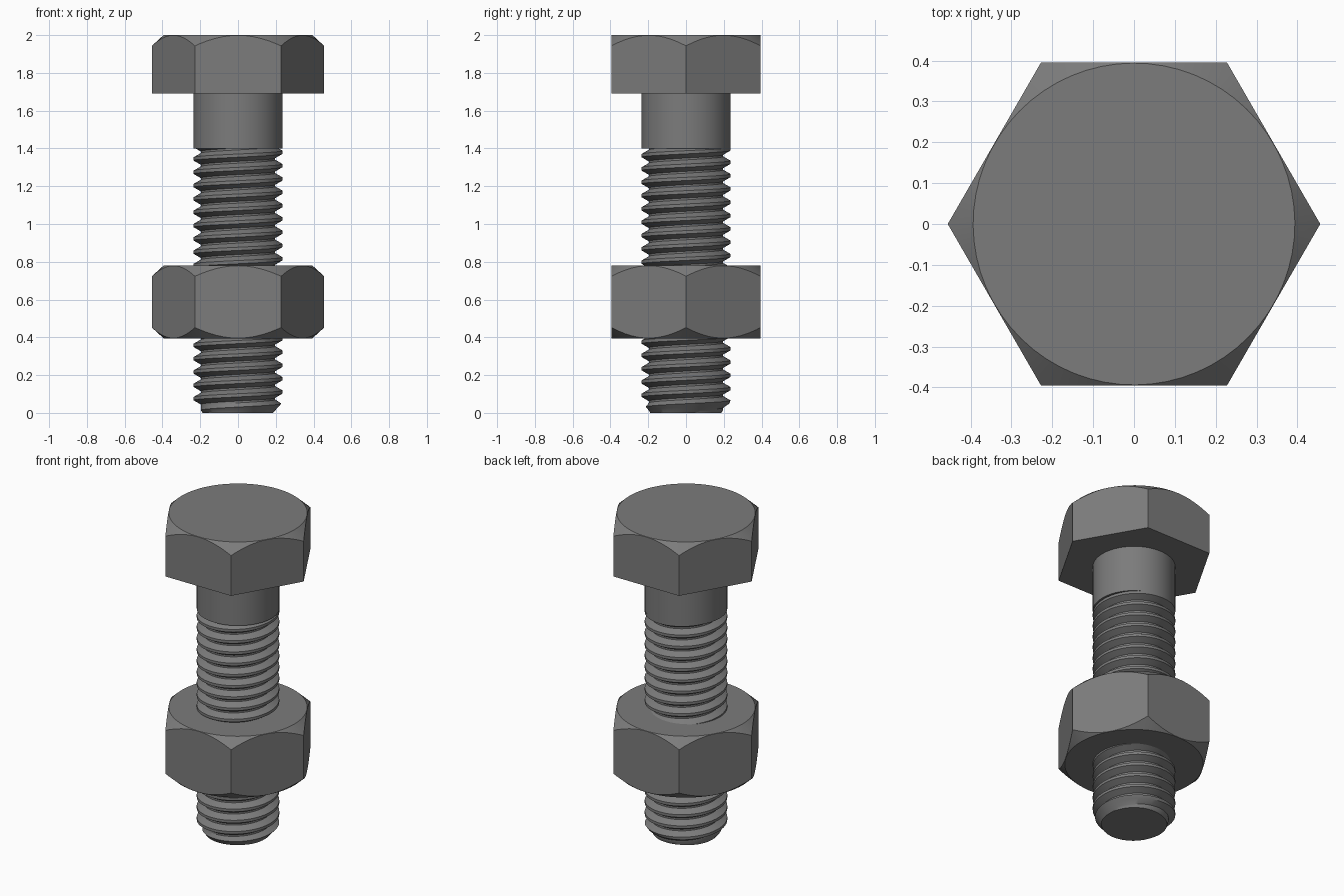
import bpy, bmesh
from math import pi, cos, sin, radians

if "Cube" in bpy.data.objects:
    bpy.data.objects.remove(bpy.data.objects["Cube"])

steel = bpy.data.materials.new("dark grey steel")
steel.use_nodes = True
steel.diffuse_color = (0.2, 0.2, 0.2, 1)
steel.node_tree.nodes["Principled BSDF"].inputs["Base Color"].default_value = (0.2, 0.2, 0.2, 1)

FLAT = 0.395      # half the width across flats
CORNER = FLAT / cos(pi / 6)
R, ROOT = 0.235, 0.197
PITCH, THREAD_TOP = 0.0705, 1.41


def finish(name, bm, angle=30):
    bmesh.ops.recalc_face_normals(bm, faces=bm.faces)
    mesh = bpy.data.meshes.new(name)
    bm.to_mesh(mesh)
    bm.free()
    mesh.materials.append(steel)
    ob = bpy.data.objects.new(name, mesh)
    bpy.context.collection.objects.link(ob)
    smooth(ob, angle)
    return ob


def smooth(ob, angle):
    bpy.ops.object.select_all(action='DESELECT')
    ob.select_set(True)
    bpy.context.view_layer.objects.active = ob
    bpy.ops.object.shade_smooth_by_angle(angle=radians(angle))


def lathe(name, profile, sides, turn=0.0):
    """Closed solid of revolution from (radius, height) points."""
    bm = bmesh.new()
    rings = [[bm.verts.new((r * cos(turn + 2 * pi * i / sides), r * sin(turn + 2 * pi * i / sides), z))
              for i in range(sides)] for r, z in profile]
    for a, b in zip(rings, rings[1:]):
        for i in range(sides):
            j = (i + 1) % sides
            bm.faces.new((a[i], a[j], b[j], b[i]))
    bm.faces.new(rings[0][::-1])
    bm.faces.new(rings[-1])
    return finish(name, bm)


def apply_boolean(ob, cutter, operation):
    mod = ob.modifiers.new("cut", 'BOOLEAN')
    mod.operation, mod.object, mod.solver = operation, cutter, 'EXACT'
    bpy.context.view_layer.objects.active = ob
    bpy.ops.object.modifier_apply(modifier=mod.name)
    bpy.data.objects.remove(cutter)


def hexagon(name, low, high, cone_profile):
    """Hexagonal prism with its corners turned off by a cone."""
    ob = lathe(name, [(CORNER, low), (CORNER, high)], 6)
    cone = lathe("cone_cutter", cone_profile, 64, 0.01)
    apply_boolean(ob, cone, 'INTERSECT')
    return ob


# Bolt head, chamfered on top only
RIM, WIDE, DROP = FLAT - 0.001, 0.52, 0.115
head = hexagon("bolt_head", 1.69, 2.1,
               [(WIDE, 1.6), (WIDE, 2 - DROP), (RIM, 2.0)])
smooth(head, 20)

# Nut, chamfered on both ends, with a bore
LO, HI = 0.395, 0.78
nut = hexagon("nut", LO - 0.1, HI + 0.1,
              [(RIM, LO), (WIDE, LO + DROP), (WIDE, HI - DROP), (RIM, HI)])
bore = lathe("bore_cutter", [(ROOT - 0.01, LO - 0.1), (ROOT - 0.01, HI + 0.1)], 48)
apply_boolean(nut, bore, 'DIFFERENCE')
smooth(nut, 20)

# Plain shank
lathe("shank", [(R, THREAD_TOP - 0.01), (R, 1.695)], 64)

# Helical thread: a V profile swept round the axis, then trimmed flat at both ends
STEPS = 64
tooth = [(ROOT, 0.0), (ROOT, 0.14), (R, 0.45), (R, 0.69)]
bm = bmesh.new()
turns = int(THREAD_TOP / PITCH) + 4
grid = []
for i in range(turns * STEPS + 1):
    t = i / STEPS
    row = []
    for r, part in tooth:
        z = (t + part - 2) * PITCH
        r = min(r, 0.185 + 0.9 * max(z, 0))     # chamfered tip
        row.append(bm.verts.new((r * cos(2 * pi * t), r * sin(2 * pi * t), z)))
    grid.append(row)
for i in range(len(grid) - 1):
    a, b = grid[i], grid[i + 1]
    for k in range(len(tooth) - 1):
        bm.faces.new((a[k], b[k], b[k + 1], a[k + 1]))
    if i + 1 + STEPS < len(grid):               # join to the next turn
        c, d = grid[i + STEPS], grid[i + 1 + STEPS]
        bm.faces.new((a[-1], b[-1], d[0], c[0]))
for z, up in ((0.0, -1), (THREAD_TOP, 1)):
    geom = bm.verts[:] + bm.edges[:] + bm.faces[:]
    bmesh.ops.bisect_plane(bm, geom=geom, plane_co=(0, 0, z), plane_no=(0, 0, up), clear_outer=True)
bmesh.ops.remove_doubles(bm, verts=bm.verts, dist=0.00001)
bmesh.ops.holes_fill(bm, edges=[e for e in bm.edges if e.is_boundary], sides=0)
finish("threaded_rod", bm)
